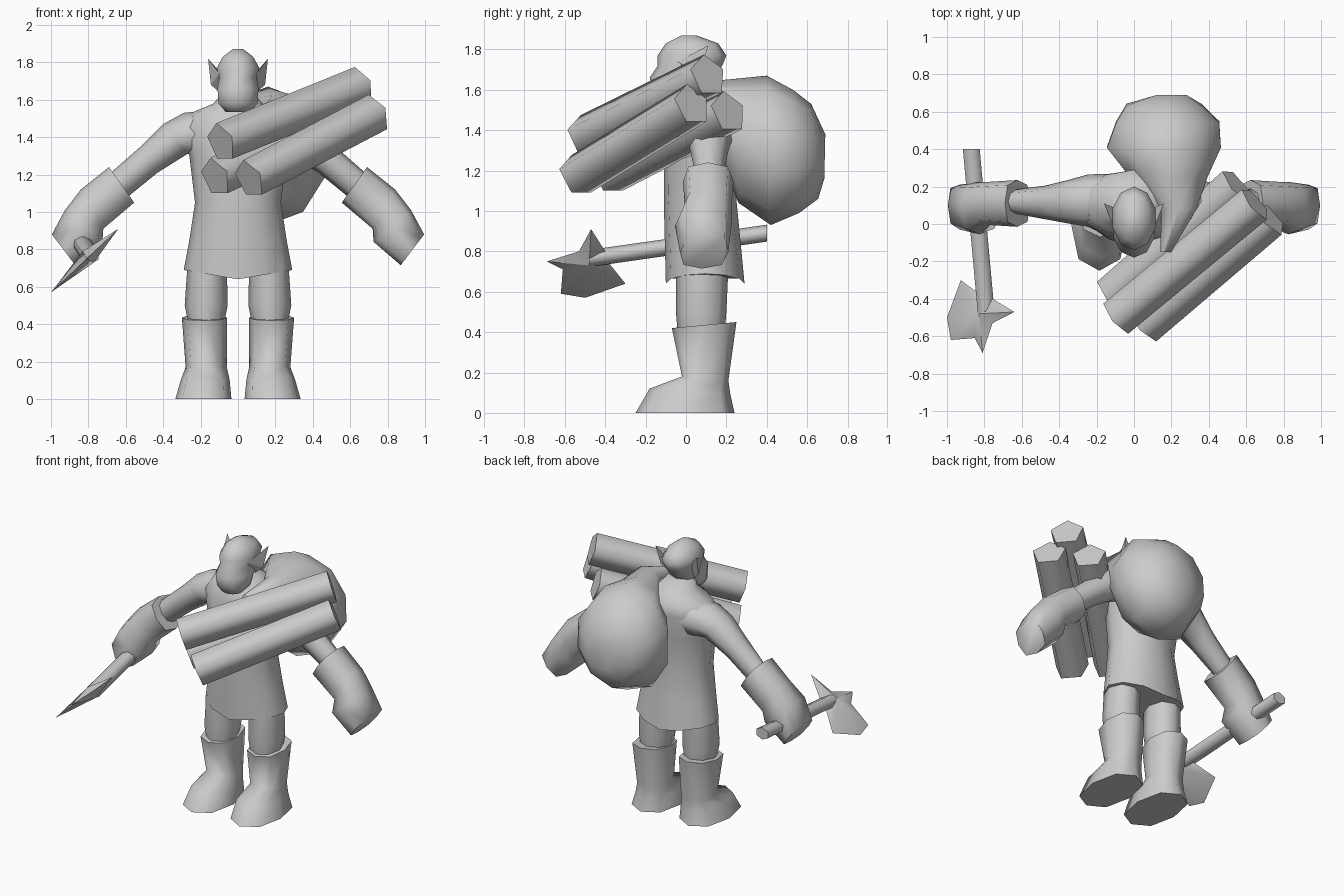
import bpy, bmesh, math
from mathutils import Vector as V

if "Cube" in bpy.data.objects:
    bpy.data.objects.remove(bpy.data.objects["Cube"])

grey = bpy.data.materials.new("plain_grey")
grey.diffuse_color = (0.6, 0.6, 0.6, 1)
grey.use_nodes = True
grey.node_tree.nodes["Principled BSDF"].inputs["Base Color"].default_value = grey.diffuse_color


def finish(name, bm, angle=60):
    bmesh.ops.recalc_face_normals(bm, faces=bm.faces)
    me = bpy.data.meshes.new(name)
    bm.to_mesh(me)
    bm.free()
    me.materials.append(grey)
    ob = bpy.data.objects.new(name, me)
    bpy.context.collection.objects.link(ob)
    bpy.ops.object.select_all(action='DESELECT')
    ob.select_set(True)
    bpy.context.view_layer.objects.active = ob
    bpy.ops.object.shade_smooth_by_angle(angle=math.radians(angle))
    return ob


def soft(c, p):
    """Sine or cosine pushed outwards, so p below 1 gives a boxier ring."""
    return math.copysign(abs(c) ** p, c) if abs(c) > 1e-6 else 0


def loft(name, rings, n=8, sx=1, angle=75, hem=0, p=1):
    """Skin n-sided rings; a ring is (end A, end B, half-width vector)."""
    bm = bmesh.new()
    loops = []
    for a, b, w in rings:
        a, b, w = V(a), V(b), V(w)
        loop = []
        for i in range(n):
            t = 2 * math.pi * i / n
            q = (a + b) / 2 + (a - b) / 2 * soft(math.cos(t), p) + w * soft(math.sin(t), p)
            loop.append(bm.verts.new((q.x * sx, q.y, q.z)))
        loops.append(loop)
    for v in loops[0]:
        v.co.z += hem * abs(v.co.x)
    for r, q in zip(loops, loops[1:]):
        for i in range(n):
            j = (i + 1) % n
            bm.faces.new((r[i], r[j], q[j], q[i]))
    bm.faces.new(loops[0])
    bm.faces.new(loops[-1])
    return finish(name, bm, angle)


def level(z, xh, y0, y1, x=0):
    """Horizontal ring."""
    return ((x, y0, z), (x, y1, z), (xh, 0, 0))


# Tunic with shoulders and neck
loft("tunic", [level(.64, .29, -.10, .29), level(.85, .26, -.105, .27),
               level(1.05, .23, -.11, .25), level(1.30, .26, -.11, .27),
               level(1.45, .30, -.09, .29), level(1.53, .25, -.06, .29),
               level(1.58, .13, -.03, .22), level(1.63, .09, -.03, .15)],
     n=12, hem=.17)

# Head
loft("head", [level(1.535, .07, -.13, .00), level(1.58, .11, -.16, .06),
              level(1.66, .115, -.18, .13), level(1.72, .105, -.14, .18),
              level(1.77, .12, -.14, .20), level(1.83, .085, -.10, .16),
              level(1.87, .03, -.02, .05)], n=10)

for side, s in (("left", -1), ("right", 1)):
    # Pointed ear
    bm = bmesh.new()
    pts = [(.10, -.04, 1.74), (.10, .05, 1.64), (.09, .08, 1.74),
           (.145, .07, 1.68), (.16, .11, 1.82)]
    e = [bm.verts.new((x * s, y, z)) for x, y, z in pts]
    for f in ((0, 1, 3), (0, 3, 4), (1, 2, 3), (2, 4, 3), (0, 4, 2), (0, 2, 1)):
        bm.faces.new([e[i] for i in f])
    finish(side + "_ear", bm, 30)

    # Upper arm
    loft(side + "_arm", [
        ((.08, .13, 1.55), (.10, .13, 1.30), (0, .14, 0)),
        ((.29, .125, 1.53), (.20, .125, 1.30), (0, .14, 0)),
        ((.40, .12, 1.47), (.27, .12, 1.31), (0, .12, 0)),
        ((.52, .115, 1.35), (.43, .115, 1.21), (0, .09, 0)),
        ((.68, .12, 1.21), (.59, .12, 1.08), (0, .065, 0))], sx=s)

    # Gauntlet and closed hand
    loft(side + "_gauntlet", [
        ((.69, .11, 1.24), (.555, .11, 1.05), (0, .125, 0)),
        ((.84, .11, 1.12), (.72, .11, .91), (0, .115, 0)),
        ((.925, .085, 1.01), (.725, .085, .84), (0, .14, 0)),
        ((.995, .10, .88), (.87, .08, .715), (0, .12, 0))], sx=s, p=.7)

    # Leg
    loft(side + "_leg", [level(.38, .09, -.04, .19, .17),
                         level(.50, .115, -.05, .20, .17),
                         level(.72, .105, -.05, .21, .165)], sx=s)

    # Boot
    loft(side + "_boot", [
        ((.185, -.25, 0), (.185, .24, 0), (.15, 0, 0)),
        ((.175, -.18, .12), (.175, .22, .09), (.13, 0, 0)),
        ((.17, -.02, .18), (.17, .21, .16), (.11, 0, 0)),
        ((.18, -.07, .42), (.18, .25, .45), (.12, 0, 0))], sx=s, p=.85)

# Sack slung over the shoulder, gathered to a neck at the front
sack = [(-.15, -.15, .17, .03, 1.53, 1.58), (.08, .08, .24, .10, 1.48, 1.64),
        (.25, .26, .185, .22, 1.04, 1.655), (.40, .42, .16, .32, .93, 1.67),
        (.53, .56, .18, .29, .99, 1.60), (.62, .655, .16, .21, 1.06, 1.53),
        (.69, .685, .20, .09, 1.16, 1.38)]
loft("sack", [((x, ya, z1), (x, yb, z0), (w, 0, 0)) for ya, yb, x, w, z0, z1 in sack], n=10)

# Bundle of three logs
for i, (a, b) in enumerate([((-.09, -.50, 1.37), (.65, .11, 1.67)),
                            ((.06, -.54, 1.175), (.73, .03, 1.525)),
                            ((-.12, -.38, 1.185), (.55, .21, 1.49))]):
    a, b = V(a), V(b)
    d = (b - a).normalized()
    w = d.cross(V((0, 0, 1))).normalized()
    t = w.cross(d) * .11
    loft("log_%d" % (i + 1), [(c + t, c - t, w * .11) for c in (a, b)], n=5)

# Axe handle
loft("axe_handle", [((x, y, z + .042), (x, y, z - .042), (.052, 0, 0))
                    for x, y, z in ((-.87, .40, .89), (-.79, -.48, .765))], n=6)

# Axe blade: slanted outline ridged towards its middle
outline = [(-.69, .75), (-.53, .80), (-.47, .91), (-.40, .80), (-.38, .74),
           (-.30, .64), (-.50, .57), (-.62, .59), (-.61, .71)]
bm = bmesh.new()
rim = [bm.verts.new((-1 + (z - .57) * 1.06, y, z)) for y, z in outline]
for s in (-1, 1):
    hub = bm.verts.new((-.80 - .03 * s, -.48, .76 + .03 * s))
    for i, v in enumerate(rim):
        bm.faces.new((v, rim[(i + 1) % len(rim)], hub))
finish("axe_blade", bm, 40)
